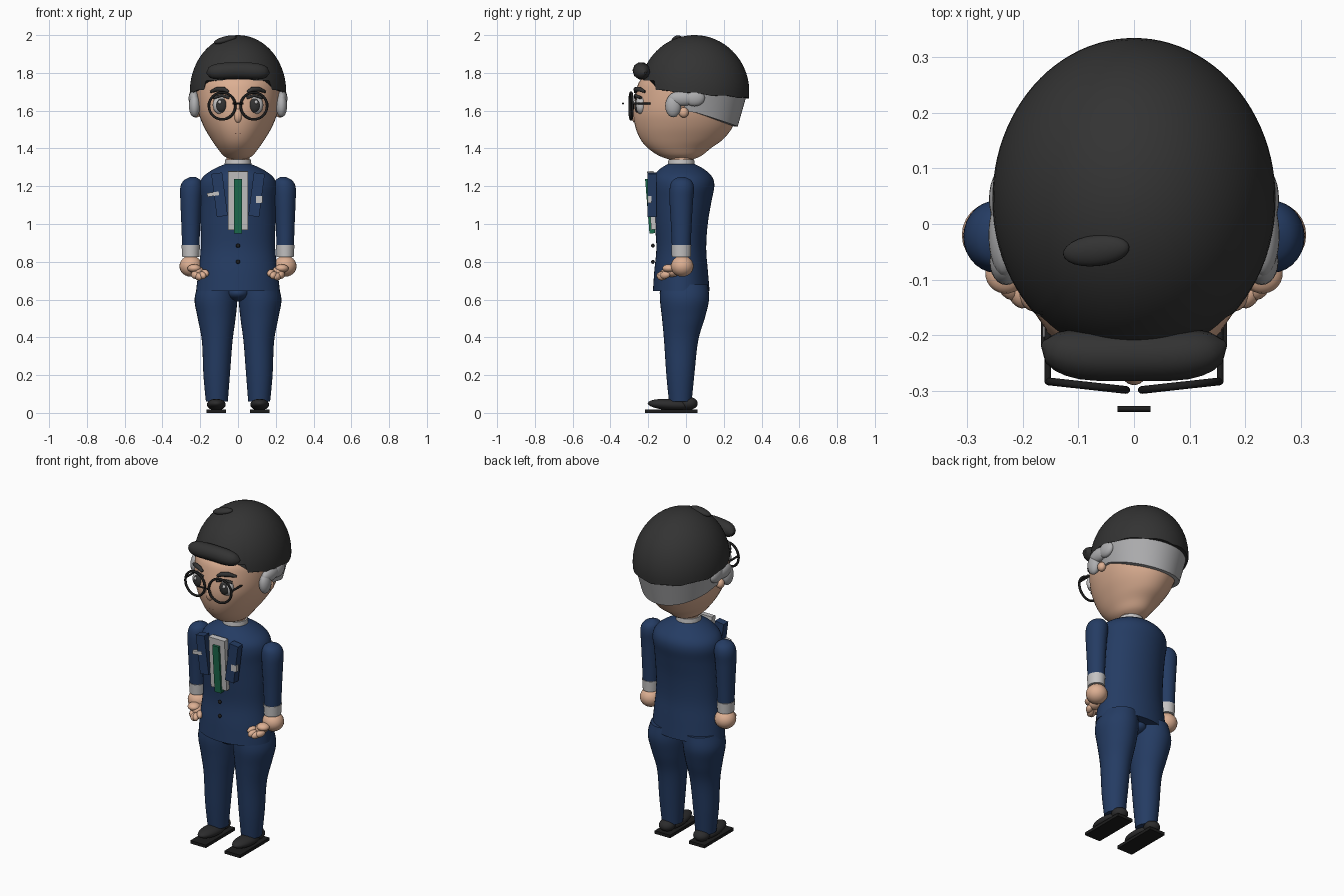
import bpy, bmesh, math
from mathutils import Vector, Matrix, Euler

if "Cube" in bpy.data.objects:
    bpy.data.objects.remove(bpy.data.objects["Cube"])


def material(name, rgb):
    m = bpy.data.materials.new(name)
    m.use_nodes = True
    m.diffuse_color = (*rgb, 1)
    m.node_tree.nodes["Principled BSDF"].inputs["Base Color"].default_value = (*rgb, 1)
    return m


SUIT = material("navy_cloth", (.018, .045, .125))
SKIN = material("skin", (.72, .43, .29))
HAIR = material("dark_hair", (.033, .033, .033))
GREY = material("grey_hair", (.42, .42, .43))
SHIRT = material("pale_shirt", (.55, .54, .54))
TIE = material("green_tie", (.012, .15, .075))
BLACK = material("black_frame", (.012, .012, .012))
SHOE = material("shoe_leather", (.025, .025, .026))
LIP = material("lip", (.2, .1, .075))


def finish(name, bm, mat, angle=40):
    bmesh.ops.recalc_face_normals(bm, faces=bm.faces)
    me = bpy.data.meshes.new(name)
    bm.to_mesh(me)
    bm.free()
    me.materials.append(mat)
    me.shade_smooth()
    me.set_sharp_from_angle(angle=math.radians(angle))
    ob = bpy.data.objects.new(name, me)
    bpy.context.collection.objects.link(ob)
    return ob


def surface(name, rows, mat, wrap=True, caps=True):
    # Skin a grid of point rows
    bm = bmesh.new()
    grid = [[bm.verts.new(p) for p in row] for row in rows]
    n = len(rows[0])
    for a, b in zip(grid, grid[1:]):
        for i in range(n if wrap else n - 1):
            j = (i + 1) % n
            bm.faces.new((a[i], a[j], b[j], b[i]))
    if caps:
        bm.faces.new(grid[0])
        bm.faces.new(grid[-1])
    return finish(name, bm, mat)


def loft(name, rings, mat, side=1, n=40, steps=5):
    # Smoothly interpolated elliptical rings: z, cx, cy, rx, ry
    r = [Vector(v) for v in rings]
    r = [r[0]] + r + [r[-1]]
    fine = []
    for p, a, b, q in zip(r, r[1:], r[2:], r[3:]):
        for k in range(steps):
            t = k / steps
            fine.append(a + ((b - p) * t + (2 * p - 5 * a + 4 * b - q) * t ** 2
                             + (3 * a - p - 3 * b + q) * t ** 3) / 2)
    fine.append(r[-1])
    turn = [2 * math.pi * i / n for i in range(n)]
    rows = [[(side * (v[1] + v[3] * math.cos(a)), v[2] + v[4] * math.sin(a), v[0])
             for a in turn] for v in fine]
    return surface(name, rows, mat)


def ball(name, loc, radii, mat, rot=(0, 0, 0), seg=24):
    bm = bmesh.new()
    bmesh.ops.create_uvsphere(bm, u_segments=seg, v_segments=seg // 2, radius=1)
    bm.transform(Matrix.LocRotScale(Vector(loc), Euler(rot), Vector(radii)))
    return finish(name, bm, mat, 80)


def box(name, loc, size, mat, rot=(0, 0, 0)):
    bm = bmesh.new()
    bmesh.ops.create_cube(bm, size=1)
    bm.transform(Matrix.LocRotScale(Vector(loc), Euler(rot), Vector(size)))
    return finish(name, bm, mat)


def tube(name, points, radius, mat, cyclic=False, taper=None):
    cu = bpy.data.curves.new(name, "CURVE")
    cu.dimensions = "3D"
    cu.bevel_depth = radius
    cu.bevel_resolution = 3
    cu.use_fill_caps = True
    cu.materials.append(mat)
    sp = cu.splines.new("POLY")
    sp.points.add(len(points) - 1)
    for i, (p, q) in enumerate(zip(sp.points, points)):
        p.co = (*q, 1)
        p.radius = taper[i] if taper else 1
    sp.use_cyclic_u = cyclic
    sp.use_smooth = True
    ob = bpy.data.objects.new(name, cu)
    bpy.context.collection.objects.link(ob)
    bpy.ops.object.select_all(action="DESELECT")
    ob.select_set(True)
    bpy.context.view_layer.objects.active = ob
    bpy.ops.object.convert(target="MESH")


# Head and neck
loft("head", [(1.338, 0, -.025, .03, .05), (1.36, 0, -.03, .075, .11),
              (1.4, 0, -.035, .108, .165), (1.45, 0, -.022, .143, .22),
              (1.52, 0, -.01, .183, .26), (1.6, 0, -.005, .212, .275),
              (1.7, 0, .005, .224, .27), (1.76, 0, 0, .215, .243),
              (1.82, 0, .02, .19, .2), (1.88, 0, .03, .12, .12)], SKIN)
loft("neck", [(1.3, 0, -.025, .06, .06), (1.37, 0, -.025, .06, .06)], SKIN, steps=1)
loft("shirt_collar", [(1.295, 0, -.025, .073, .073), (1.342, 0, -.025, .068, .068)],
     SHIRT, steps=1)


# Hair cap with a raised front hairline and scalloped back edge
def hair_point(a, z, k=1.0):
    r = k * math.sqrt(max(0, 1 - ((z - 1.7) / .3) ** 2))
    return (.255 * r * math.sin(a), .045 - .29 * r * math.cos(a), z)


def hair_edge(a):
    c = math.cos(a)
    if c > .73:
        return 1.76
    return 1.685 + .025 * c + .01 * abs(math.sin(5 * a))


turns = [2 * math.pi * i / 96 for i in range(96)]
rows = []
for k in range(19):
    row = []
    for a in turns:
        low = math.asin((hair_edge(a) - 1.7) / .3)
        row.append(hair_point(a, 1.7 + .3 * math.sin(low + (1.565 - low) * k / 18)))
    rows.append(row)
surface("hair_cap", rows, HAIR)
ball("hair_tuft", (-.068, -.048, 1.975), (.062, .028, .018), HAIR, (.1, -.25, .12))
quiff = [(.165 * t, -.237 + .022 * t ** 4, 1.812 - .012 * t * t)
         for t in [i / 10 - 1 for i in range(21)]]
tube("hair_quiff", quiff, .046, HAIR,
     taper=[max(.12, (1 - abs(i / 10 - 1) ** 5) ** .5) for i in range(21)])

# Grey band round the back of the head
arc = [math.radians(78 + 204 * i / 48) for i in range(49)]
band = [[hair_point(a, 1.715, .985) for a in arc], [], []]
for a in arc:
    b = max(0, -math.cos(a))
    for row, k in ((1, .87 - .08 * b), (2, .72)):
        band[row].append((.255 * k * math.sin(a), .045 - .29 * k * math.cos(a),
                          1.592 - .075 * b))
surface("grey_hair_band", band, GREY, wrap=False, caps=False)

# Jacket
loft("jacket", [(.645, 0, -.025, .222, .15), (.75, 0, -.026, .21, .142),
                (.87, 0, -.025, .197, .132), (1, 0, -.025, .198, .14),
                (1.12, 0, -.02, .2, .155), (1.2, 0, -.015, .205, .165),
                (1.25, 0, -.017, .185, .155), (1.29, 0, -.022, .13, .118),
                (1.317, 0, -.025, .07, .072)], SUIT, n=48)
ball("trouser_crotch", (0, -.03, .635), (.07, .11, .045), SUIT)

# Shirt front, tie and buttons
box("shirt_front", (0, -.178, 1.125), (.106, .034, .31), SHIRT, (.07, 0, 0))
box("tie", (0, -.19, 1.095), (.042, .03, .29), TIE, (.08, 0, 0))
for z in (.8, .885):
    ball("jacket_button", (0, -.175, z), (.011, .01, .011), BLACK, seg=12)
box("pocket_pen", (-.132, -.193, 1.158), (.062, .02, .02), SHIRT, (0, -.15, 0))
box("pocket_badge", (.113, -.193, 1.13), (.036, .02, .038), SHIRT)

# Glasses bridge, nose and mouth
tube("glasses_bridge", [(-.03, -.333, 1.638), (.03, -.333, 1.638)], .005, BLACK)
ball("nose", (0, -.268, 1.575), (.022, .022, .04), SKIN)
tube("mouth", [(.06 * t, -.25 + .012 * t * t, 1.48 + .018 * t * t)
               for t in [i / 6 - 1 for i in range(13)]], .006, LIP)

# Mirrored parts
for s, side in ((1, "left"), (-1, "right")):
    # Eyes and brows
    ball(side + "_eye", (s * .09, -.238, 1.63), (.044, .03, .05), SHIRT)
    ball(side + "_iris", (s * .088, -.256, 1.628), (.03, .018, .038), HAIR)
    ball(side + "_eye_glint", (s * .096, -.271, 1.645), (.01, .009, .01), SHIRT, seg=12)
    tube(side + "_brow", [(s * .05, -.268, 1.698), (s * .075, -.265, 1.713),
                          (s * .11, -.247, 1.714), (s * .145, -.218, 1.7)],
         .013, HAIR, taper=[.6, 1, 1, .5])
    tube(side + "_eyelid", [(s * .045, -.268, 1.668), (s * .085, -.268, 1.681),
                            (s * .13, -.24, 1.668)], .008, HAIR)

    # Glasses
    ring = []
    for i in range(40):
        a = 2 * math.pi * i / 40
        x = .07 * math.cos(a)
        ring.append((s * (.084 + x), -.291 + .11 * x, 1.625 + .071 * math.sin(a)))
    tube(side + "_lens_frame", ring, .007, BLACK, cyclic=True)
    tube(side + "_temple", [(s * .155, -.285, 1.638), (s * .155, -.15, 1.638)],
         .006, BLACK)

    # Sideburns and ear
    ball(side + "_sideburn", (s * .23, -.068, 1.625), (.03, .042, .06), GREY)
    ball(side + "_upper_sideburn", (s * .232, -.02, 1.665), (.03, .075, .04), GREY)
    ball(side + "_rear_sideburn", (s * .235, .045, 1.668), (.026, .055, .045), GREY)
    ball(side + "_ear_lobe", (s * .222, -.012, 1.59), (.022, .026, .027), SKIN)

    # Lapel
    box(side + "_lapel", (s * .098, -.18, 1.155), (.058, .045, .23), SUIT,
        (0, s * .13, 0))

    # Arm, cuff and hand
    loft(side + "_sleeve", [(.885, .25, -.025, .046, .05), (1, .25, -.025, .05, .055),
                            (1.12, .249, -.025, .056, .062), (1.19, .247, -.022, .059, .064),
                            (1.23, .243, -.022, .045, .05), (1.25, .238, -.022, .012, .012)],
         SUIT, s, 28)
    loft(side + "_cuff", [(.825, .25, -.025, .045, .05), (.888, .25, -.025, .049, .053)],
         SHIRT, s, 28, 1)
    ball(side + "_hand", (s * .25, -.02, .777), (.06, .06, .056), SKIN)
    ball(side + "_thumb", (s * .232, -.09, .765), (.036, .035, .022), SKIN, (0, 0, s * .6))
    for i, (x, y, z) in enumerate([(.175, -.115, .74), (.19, -.13, .728),
                                   (.209, -.125, .722), (.228, -.11, .73)]):
        ball(f"{side}_finger_{i + 1}", (s * x, y, z), (.018, .03, .02), SKIN,
             (.2, 0, -s * .5), 16)
    ball(side + "_palm", (s * .215, -.075, .748), (.035, .045, .028), SKIN)

    # Leg and shoe
    loft(side + "_trouser_leg", [(.06, .112, -.03, .058, .06), (.2, .113, -.03, .07, .074),
                                 (.38, .11, -.026, .081, .09), (.5, .113, -.014, .1, .113),
                                 (.6, .117, -.008, .113, .13), (.68, .11, -.01, .1, .125)],
         SUIT, s, 32)
    ball(side + "_shoe", (s * .115, -.085, .044), (.05, .118, .03), SHOE, (-.06, 0, 0))
    ball(side + "_shoe_heel", (s * .115, .015, .05), (.046, .047, .034), SHOE)
    box(side + "_shoe_sole", (s * .115, -.078, .009), (.104, .28, .018), BLACK)
